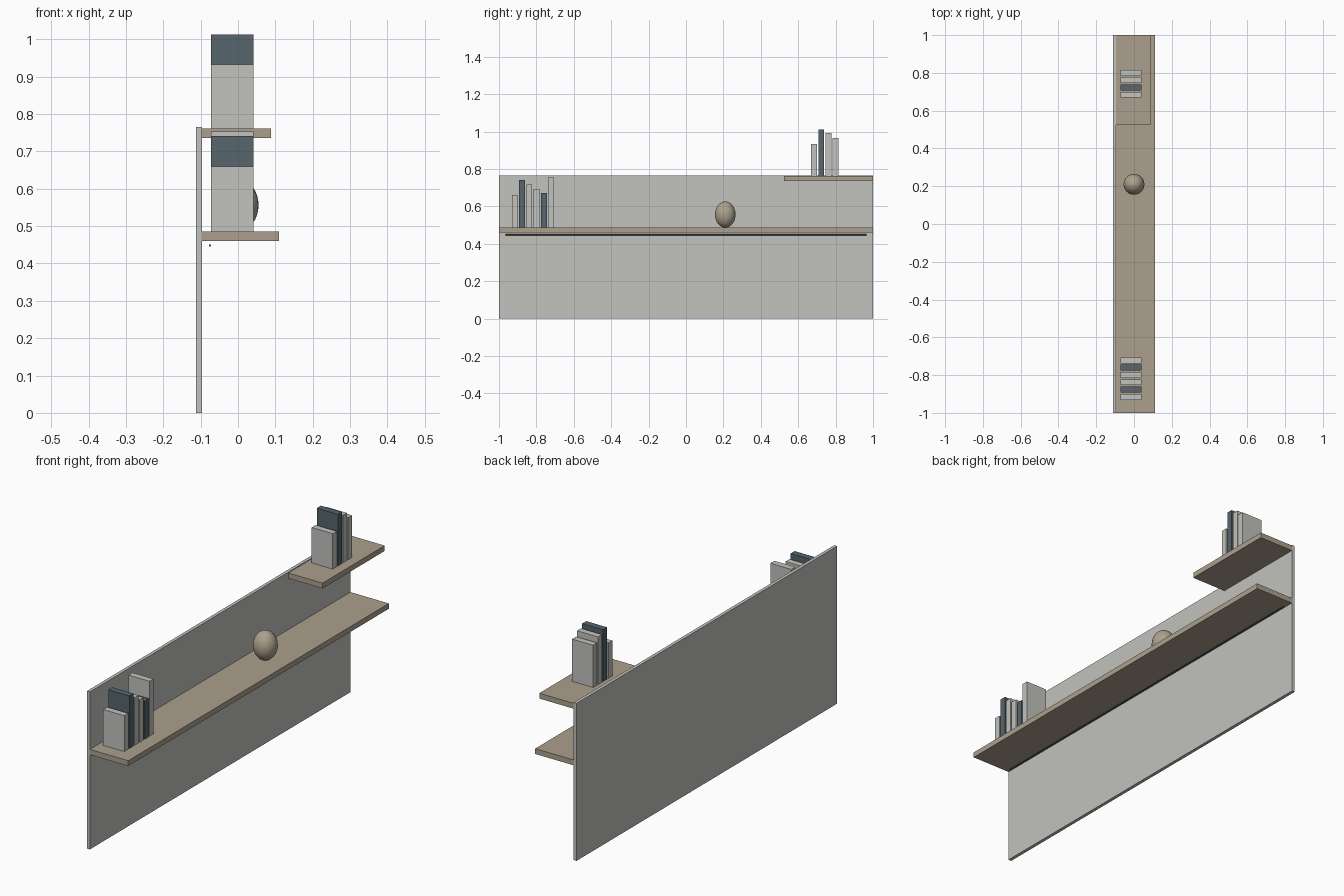
import bpy
import math

if "Cube" in bpy.data.objects:
    bpy.data.objects.remove(bpy.data.objects["Cube"])


def material(name, rgb):
    """Flat colour given as sRGB 0-255, stored as linear."""
    m = bpy.data.materials.new(name)
    lin = [((c / 255 + 0.055) / 1.055) ** 2.4 for c in rgb]
    m.diffuse_color = (*lin, 1)
    m.use_nodes = True
    m.node_tree.nodes["Principled BSDF"].inputs["Base Color"].default_value = m.diffuse_color
    return m


GREY = material("light grey", (194, 195, 190))
WOOD = material("pale wood", (172, 160, 141))
SLATE = material("dark slate", (87, 102, 109))
CLAY = material("warm clay", (172, 161, 140))


def box(name, x, y, z, mat):
    """Box from (min, max) ranges on each axis."""
    bpy.ops.mesh.primitive_cube_add(size=1, location=[sum(r) / 2 for r in (x, y, z)])
    ob = bpy.context.object
    ob.name = name
    ob.scale = [r[1] - r[0] for r in (x, y, z)]
    bpy.ops.object.transform_apply(location=False, rotation=False, scale=True)
    ob.data.materials.append(mat)
    return ob


def books(name, base, rows):
    """Row of standing books: (centre y, top z, colour)."""
    for i, (y, top, mat) in enumerate(rows, 1):
        w = 0.0155
        box(f"{name}_{i}", (-0.072, 0.041), (y - w, y + w), (base, top), mat)


# Wall panel and shelves
box("back_panel", (-0.112, -0.096), (-1, 1), (0, 0.765), GREY)
box("long_shelf", (-0.096, 0.11), (-1, 1), (0.46, 0.486), WOOD)
box("short_shelf", (-0.096, 0.088), (0.523, 1), (0.735, 0.761), WOOD)

# Books
books("lower_book", 0.486, [
    (-0.916, 0.66, GREY), (-0.877, 0.741, SLATE), (-0.838, 0.717, GREY),
    (-0.80, 0.693, GREY), (-0.759, 0.672, SLATE), (-0.722, 0.753, GREY)])
books("upper_book", 0.761, [
    (0.684, 0.933, GREY), (0.723, 1.012, SLATE),
    (0.762, 0.992, GREY), (0.80, 0.966, GREY)])

# Egg-shaped ornament
bpy.ops.mesh.primitive_uv_sphere_add(segments=32, ring_count=16, radius=1,
                                     location=(0, 0.21, 0.556))
egg = bpy.context.object
egg.name = "ornament"
egg.scale = (0.055, 0.055, 0.07)
bpy.ops.object.transform_apply(location=False, rotation=False, scale=True)
egg.data.materials.append(CLAY)
bpy.ops.object.shade_smooth()

# Thin strip under the long shelf
bpy.ops.mesh.primitive_cylinder_add(vertices=12, radius=0.003, depth=1.93,
                                    location=(-0.075, 0, 0.448),
                                    rotation=(math.pi / 2, 0, 0))
rod = bpy.context.object
rod.name = "under_shelf_rod"
rod.data.materials.append(SLATE)
bpy.ops.object.shade_smooth_by_angle(angle=math.radians(40))
